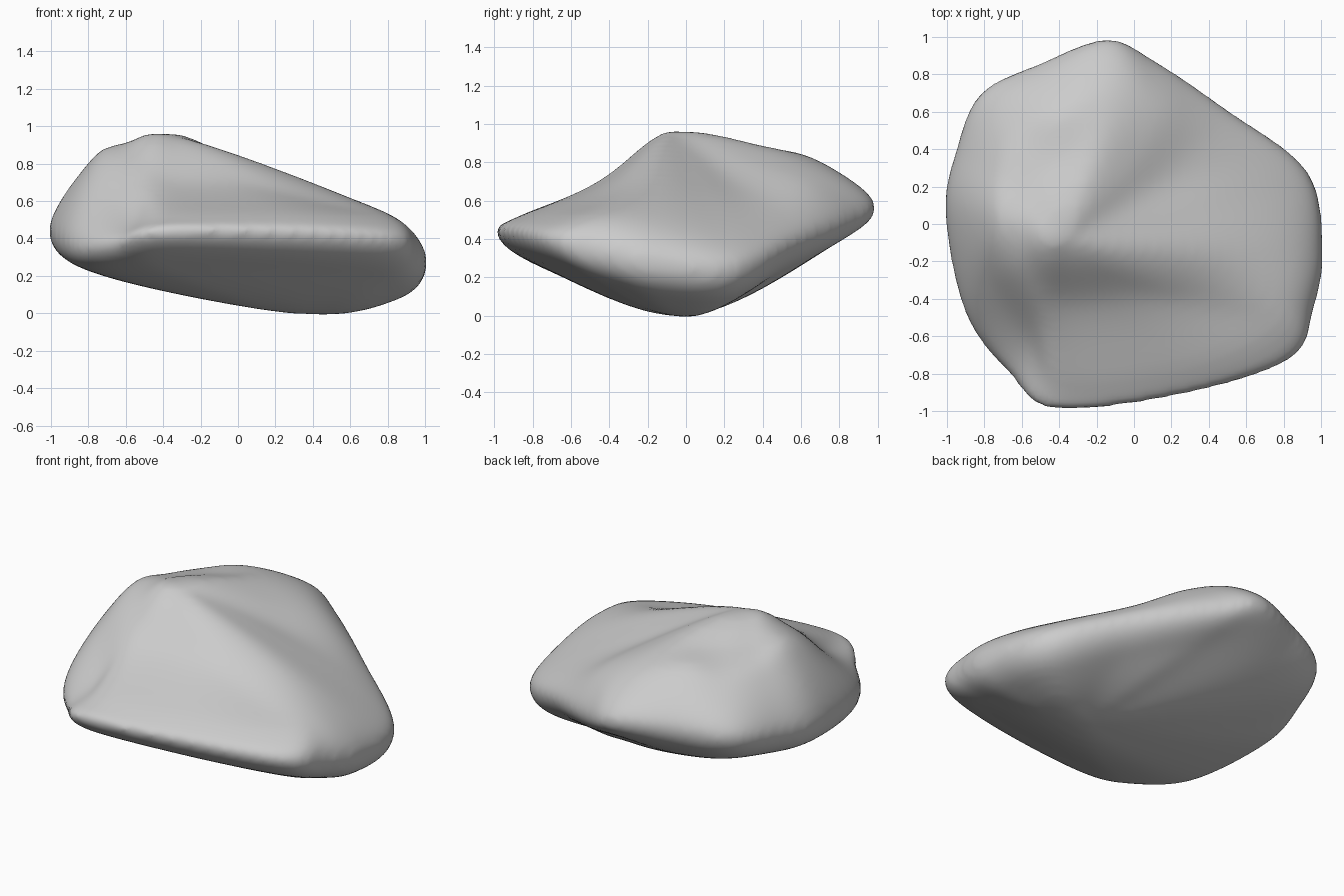
import bpy, bmesh
from mathutils import Vector

cube = bpy.data.objects.get("Cube")
if cube:
    bpy.data.objects.remove(cube, do_unlink=True)

# Rings of the stone, counter-clockwise from +x
RIM = [
    (1.01, -.15, .27), (.93, .28, .25), (.5, .61, .4), (.1, .88, .51),
    (-.15, .99, .57), (-.5, .86, .56), (-.82, .7, .52), (-.95, .4, .47),
    (-1.01, .06, .43), (-.9, -.48, .36), (-.66, -.81, .37),
    (-.42, -.99, .43), (.3, -.9, .42), (.84, -.72, .39), (.96, -.45, .32),
]
SHOULDER = [
    (.87, -.13, .47), (.79, .24, .42), (.43, .49, .55), (.14, .67, .69),
    (-.11, .77, .76), (-.4, .64, .82), (-.65, .53, .77), (-.76, .3, .78),
    (-.78, .02, .83), (-.76, -.27, .72), (-.56, -.62, .54),
    (-.37, -.87, .52), (.27, -.8, .52), (.75, -.61, .51), (.85, -.4, .51),
]
CROWN = [
    (.4, -.12, .7), (.36, .1, .67), (.2, .26, .7), (.02, .38, .8),
    (-.18, .42, .88), (-.35, .38, .88), (-.5, .3, .87), (-.57, .17, .885),
    (-.6, 0, .915), (-.59, -.18, .87), (-.5, -.36, .77),
    (-.35, -.45, .7), (0, -.42, .69), (.32, -.4, .645), (.4, -.27, .68),
]
PEAK = Vector((-.34, -.07, .955))
KEEL = Vector((.34, 0, 0))
AROUND, ALONG = 6, 8


def spline(a, b, c, d, t):
    """Smooth curve passing through b and c."""
    return b + t * ((c - a) + t * ((2 * a - 5 * b + 4 * c - d)
                    + t * (3 * (b - c) + d - a))) / 2


def closed_ring(coords):
    points = [Vector(p) for p in coords]
    n = len(points)
    return [spline(points[i - 1], points[i], points[(i + 1) % n],
                   points[(i + 2) % n], s / AROUND)
            for i in range(n) for s in range(AROUND)]


def belly_point(p):
    """Underside point, swelling below the line from rim to keel."""
    x, y, _ = p
    slim = abs(y) if x > -.3 or y < 0 else 0
    return Vector(p).lerp(KEEL, .22) - Vector((0, 0, .125 - .055 * slim))


belly = [belly_point(p) for p in RIM]
rings = [closed_ring(r) for r in (belly, RIM, SHOULDER, CROWN)]
count = len(rings[0])

# Stone skin: splined spokes between the two poles
bm = bmesh.new()
bottom, top = bm.verts.new(KEEL), bm.verts.new(PEAK)
columns = []
for i in range(count):
    far = (i + count // 2) % count
    path = ([rings[0][far], KEEL] + [r[i] for r in rings]
            + [PEAK, rings[-1][far]])
    points = [spline(*path[k:k + 4], s / ALONG)
              for k in range(len(path) - 3) for s in range(ALONG)][1:]
    columns.append([bm.verts.new(p) for p in points])
for i, col in enumerate(columns):
    nxt = columns[(i + 1) % count]
    bm.faces.new((bottom, nxt[0], col[0]))
    bm.faces.new((top, col[-1], nxt[-1]))
    for k in range(len(col) - 1):
        bm.faces.new((col[k], nxt[k], nxt[k + 1], col[k + 1]))
bmesh.ops.recalc_face_normals(bm, faces=bm.faces)

# Rest the stone on the ground, allowing for the wear below
low = min(v.co.z for v in bm.verts)
bmesh.ops.translate(bm, verts=bm.verts, vec=(0, 0, -low - .008))

mesh = bpy.data.meshes.new("stone")
bm.to_mesh(mesh)
bm.free()
stone = bpy.data.objects.new("stone", mesh)
bpy.context.collection.objects.link(stone)

# Even out the skin and wear down its creases
remesh = stone.modifiers.new("even_skin", "REMESH")
remesh.mode = "VOXEL"
remesh.voxel_size = .025
remesh.use_smooth_shade = True
wear = stone.modifiers.new("wear", "SMOOTH")
wear.factor = .5
wear.iterations = 12

# Pale grey stone
grey = bpy.data.materials.new("pale_grey")
grey.use_nodes = True
colour = (.6, .6, .6, 1)
grey.diffuse_color = colour
grey.node_tree.nodes["Principled BSDF"].inputs["Base Color"].default_value = colour
mesh.materials.append(grey)
